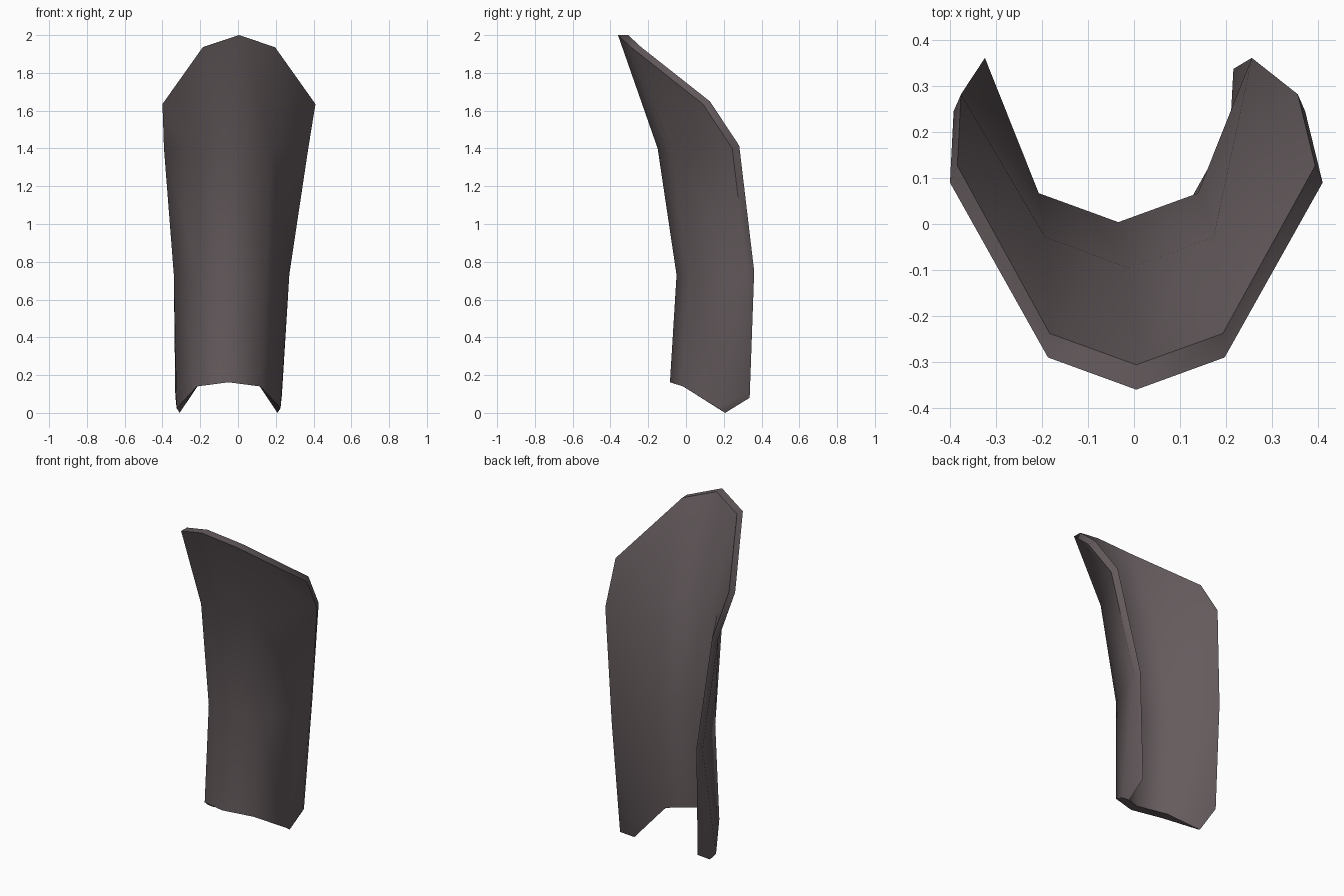
import bpy, bmesh
from mathutils import Vector

if "Cube" in bpy.data.objects:
    bpy.data.objects.remove(bpy.data.objects["Cube"])

# Horizontal drift of each level, then (half width, y, z) from the front ridge outwards
levels = [
    (0.005, [(0, -0.36, 2.0), (0.192, -0.29, 1.935), (0.405, 0.09, 1.635)]),
    (-0.01, [(0, -0.15, 1.4), (0.187, -0.08, 1.4), (0.382, 0.245, 1.4)]),
    (-0.034, [(0, -0.05, 0.73), (0.177, 0.015, 0.735), (0.306, 0.324, 0.735)]),
    (-0.05, [(0, -0.085, 0.162), (0.168, -0.015, 0.14), (0.275, 0.17, 0.025),
             (0.282, 0.30, 0.09)]),
]
# Inward shift giving the plate its thickness, by column
shifts = [(0, 0.054, 0), (0.004, 0.052, 0.002), (0.016, 0.037, 0.014)]

bm = bmesh.new()


def make_vert(level, col, side, inner):
    drift, pts = levels[level]
    x, y, z = pts[col]
    if inner:
        sx, sy, sz = shifts[min(col, 2)]
        if level == 3 and col >= 2:
            sz = -0.025 if col == 2 else -0.01
        x, y, z = x - sx, y + sy, z + sz
    return bm.verts.new((drift + side * x, y, z))


# Outer and inner skins as rows running left to right
skins = []
for inner in (False, True):
    rows = []
    for i, (_, pts) in enumerate(levels):
        n = len(pts)
        left = [make_vert(i, c, -1, inner) for c in range(n - 1, 0, -1)]
        right = [make_vert(i, c, 1, inner) for c in range(n)]
        rows.append(left + right)
    for i in range(3):
        a, b = rows[i], rows[i + 1]
        o = (len(b) - len(a)) // 2
        for k in range(len(a) - 1):
            bm.faces.new((a[k], a[k + 1], b[k + 1 + o], b[k + o]))
        if o:   # lower corner tips
            bm.faces.new((a[0], b[1], b[0]))
            bm.faces.new((a[-1], b[-1], b[-2]))
    skins.append(rows)


# Rim joining both skins
def border(rows):
    return (rows[0] + [r[-1] for r in rows[1:]] + rows[-1][-2::-1]
            + [r[0] for r in rows[-2:0:-1]])


outer, inside = map(border, skins)
for k in range(len(outer)):
    j = (k + 1) % len(outer)
    bm.faces.new((outer[k], outer[j], inside[j], inside[k]))
bmesh.ops.recalc_face_normals(bm, faces=bm.faces)

mesh = bpy.data.meshes.new("shin_plate")
bm.to_mesh(mesh)
bm.free()
plate = bpy.data.objects.new("shin_plate", mesh)
bpy.context.collection.objects.link(plate)

mat = bpy.data.materials.new("dark_plate")
mat.diffuse_color = (0.13, 0.105, 0.11, 1)
mat.use_nodes = True
mat.node_tree.nodes["Principled BSDF"].inputs["Base Color"].default_value = mat.diffuse_color
mesh.materials.append(mat)

# Smooth skins with a crisp rim
bpy.context.view_layer.objects.active = plate
plate.select_set(True)
bpy.ops.object.shade_smooth_by_angle(angle=0.9)
